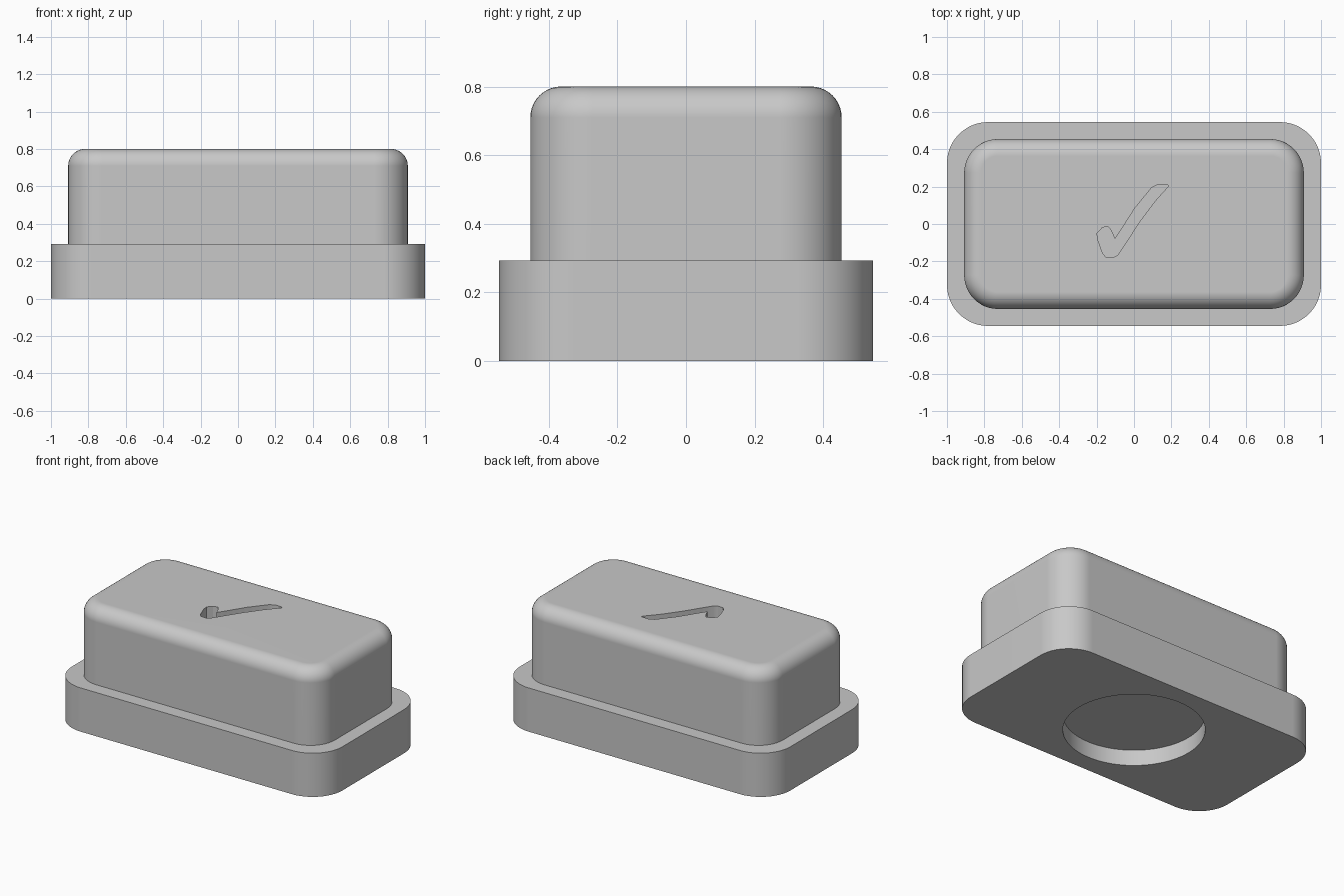
import bpy
import bmesh
from math import cos, sin, pi, radians

if "Cube" in bpy.data.objects:
    bpy.data.objects.remove(bpy.data.objects["Cube"], do_unlink=True)

grey = bpy.data.materials.new("light grey")
grey.use_nodes = True
colour = (0.58, 0.58, 0.58, 1)
grey.diffuse_color = colour
grey.node_tree.nodes["Principled BSDF"].inputs["Base Color"].default_value = colour


def rounded_rect(hx, hy, r, steps=12):
    """Rounded rectangle outline, counter-clockwise."""
    points = []
    for quarter, (sx, sy) in enumerate([(1, 1), (-1, 1), (-1, -1), (1, -1)]):
        for i in range(steps + 1):
            a = (quarter + i / steps) * pi / 2
            points.append((sx * (hx - r) + r * cos(a), sy * (hy - r) + r * sin(a)))
    return points


def loft(name, rings):
    """Closed solid through (outline, height) rings, bottom to top."""
    bm = bmesh.new()
    loops = [[bm.verts.new((x, y, z)) for x, y in outline] for outline, z in rings]
    for low, high in zip(loops, loops[1:]):
        for i in range(len(low)):
            j = (i + 1) % len(low)
            bm.faces.new((low[i], low[j], high[j], high[i]))
    bm.faces.new(loops[0][::-1])
    bm.faces.new(loops[-1])
    bmesh.ops.recalc_face_normals(bm, faces=bm.faces)
    mesh = bpy.data.meshes.new(name)
    bm.to_mesh(mesh)
    bm.free()
    mesh.materials.append(grey)
    obj = bpy.data.objects.new(name, mesh)
    bpy.context.collection.objects.link(obj)
    return obj


# Stepped block: wide foot, narrower upper body, rounded top edge
HX, HY, CORNER, FILLET = 0.908, 0.454, 0.18, 0.09
STEP, TOP = 0.292, 0.8
foot = rounded_rect(1, 0.545, 0.22)
rings = [(foot, 0), (foot, STEP), (rounded_rect(HX, HY, CORNER), STEP)]
for i in range(11):
    a = i / 10 * pi / 2
    inset = FILLET * (1 - cos(a))
    rings.append((rounded_rect(HX - inset, HY - inset, CORNER - inset),
                  TOP - FILLET + FILLET * sin(a)))
block = loft("stepped_block", rings)

# Engraved tick in the top
tick = [(0.18, 0.21), (0.13, 0.212), (0.095, 0.195), (0.005, 0.085),
        (-0.065, -0.025), (-0.102, -0.08), (-0.122, -0.035), (-0.14, -0.012),
        (-0.17, -0.02), (-0.198, -0.05), (-0.193, -0.085), (-0.168, -0.155),
        (-0.15, -0.178), (-0.112, -0.18), (-0.086, -0.165), (-0.048, -0.107),
        (0.032, 0.015), (0.112, 0.122), (0.182, 0.2)]
tick_cutter = loft("tick_cutter", [(tick, TOP - 0.09), (tick, TOP + 0.1)])

# Round recess in the underside
circle = [(0.425 * cos(i * pi / 48), 0.425 * sin(i * pi / 48)) for i in range(96)]
recess_cutter = loft("recess_cutter", [(circle, -0.1), (circle, 0.105)])

bpy.ops.object.select_all(action="DESELECT")
bpy.context.view_layer.objects.active = block
block.select_set(True)
for cutter in (tick_cutter, recess_cutter):
    cutter.hide_render = True
    cut = block.modifiers.new("Cut", "BOOLEAN")
    cut.operation = "DIFFERENCE"
    cut.solver = "EXACT"
    cut.object = cutter
    bpy.ops.object.modifier_apply(modifier=cut.name)
    bpy.data.objects.remove(cutter, do_unlink=True)

# Smooth curves, crisp edges, flat large faces
bpy.ops.object.shade_smooth_by_angle(angle=radians(30))
normals = block.modifiers.new("Weighted Normals", "WEIGHTED_NORMAL")
normals.keep_sharp = True
